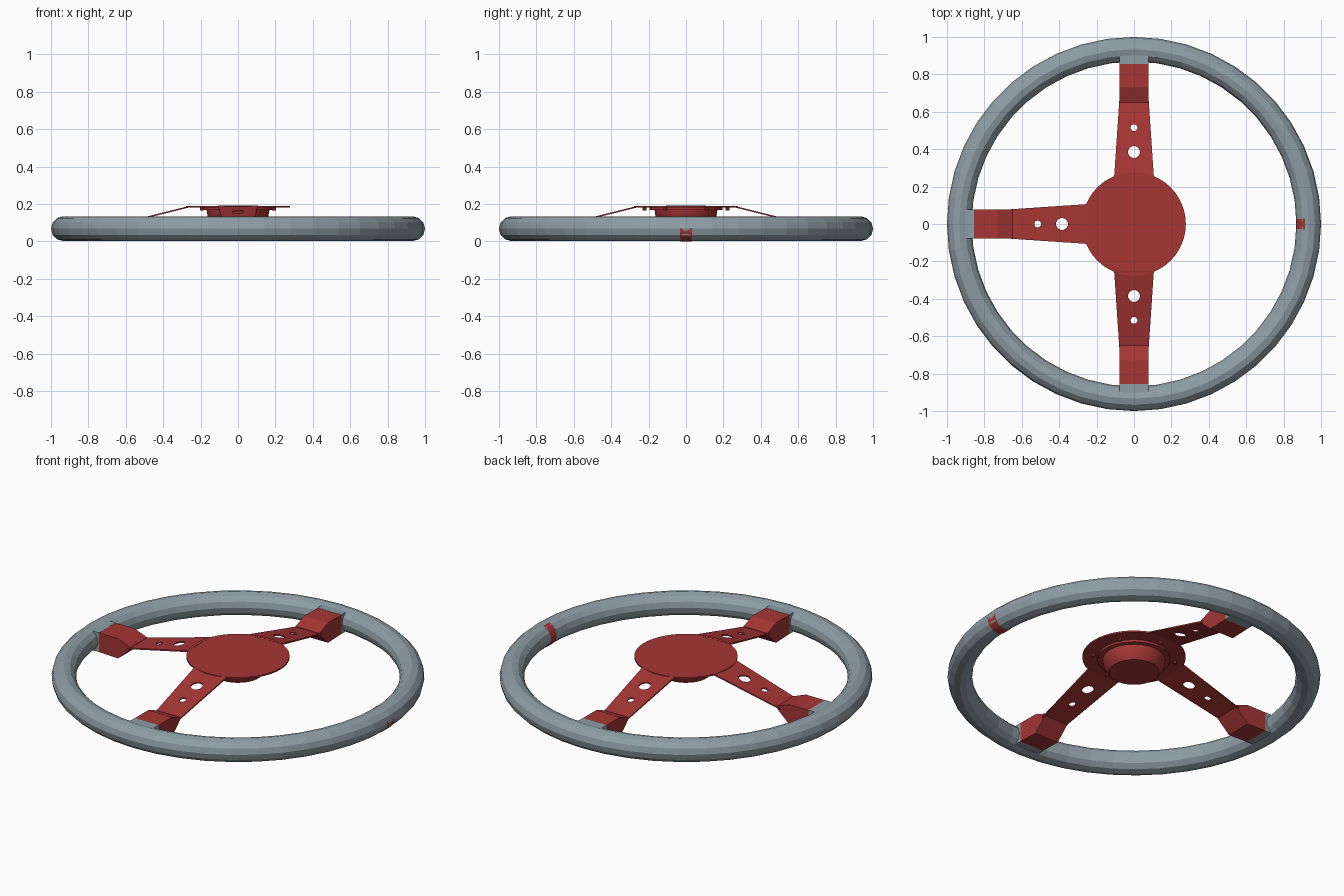
import bpy, bmesh, math
from mathutils import Matrix

if "Cube" in bpy.data.objects:
    bpy.data.objects.remove(bpy.data.objects["Cube"])


def material(name, rgb):
    m = bpy.data.materials.new(name)
    m.diffuse_color = (*rgb, 1)
    m.use_nodes = True
    m.node_tree.nodes["Principled BSDF"].inputs["Base Color"].default_value = m.diffuse_color
    return m


GREY = material("grey rim", (0.27, 0.34, 0.38))
RED = material("red metal", (0.38, 0.036, 0.036))


def add(name, bm, mat, smooth=False):
    bmesh.ops.recalc_face_normals(bm, faces=bm.faces)
    me = bpy.data.meshes.new(name)
    bm.to_mesh(me)
    bm.free()
    me.materials.append(mat)
    ob = bpy.data.objects.new(name, me)
    bpy.context.collection.objects.link(ob)
    if smooth:
        bpy.context.view_layer.objects.active = ob
        ob.select_set(True)
        bpy.ops.object.shade_smooth_by_angle(angle=math.radians(30))
        ob.select_set(False)
    return ob


def tube(name, mat, major, minor, zc, a0, a1, n, b0, b1, m):
    # sweep of a circular section (part) around z
    bm = bmesh.new()
    closed_a, closed_b = a1 - a0 >= 360, b1 - b0 >= 360
    rows = []
    for i in range(n if closed_a else n + 1):
        a = math.radians(a0 + (a1 - a0) * i / n)
        row = []
        for j in range(m if closed_b else m + 1):
            b = math.radians(b0 + (b1 - b0) * j / m)
            r = major + minor * math.cos(b)
            row.append(bm.verts.new((r * math.cos(a), r * math.sin(a), zc + minor * math.sin(b))))
        rows.append(row)
    for i in range(n):
        p, q = rows[i], rows[(i + 1) % len(rows)]
        for j in range(m):
            k = (j + 1) % len(p)
            bm.faces.new((p[j], q[j], q[k], p[k]))
    return add(name, bm, mat)


def lathe(name, mat, profile, n=48):
    bm = bmesh.new()
    vs = [bm.verts.new((r, 0, z)) for r, z in profile]
    es = [bm.edges.new(e) for e in zip(vs, vs[1:])]
    bmesh.ops.spin(bm, geom=vs + es, cent=(0, 0, 0), axis=(0, 0, 1),
                   angle=math.tau, steps=n, use_duplicate=False)
    bmesh.ops.remove_doubles(bm, verts=bm.verts, dist=1e-4)
    return add(name, bm, mat, True)


def prism(name, mat, profile, half, turn):
    # (radius, z) outline given a width, turned to its spoke
    bm = bmesh.new()
    f = bm.faces.new([bm.verts.new((r, -half, z)) for r, z in profile])
    g = bmesh.ops.extrude_face_region(bm, geom=[f])["geom"]
    bmesh.ops.translate(bm, vec=(0, 2 * half, 0), verts=[v for v in g if isinstance(v, bmesh.types.BMVert)])
    bm.transform(turn)
    return add(name, bm, mat)


def spoke_plate(name, turn):
    # flat outline with two round holes, then sloped down to the rim
    cu = bpy.data.curves.new(name, 'CURVE')
    cu.dimensions, cu.fill_mode, cu.extrude = '2D', 'BOTH', 0.004

    def loop(pts):
        s = cu.splines.new('POLY')
        s.points.add(len(pts) - 1)
        for p, (x, y) in zip(s.points, pts):
            p.co = (x, y, 0, 1)
        s.use_cyclic_u = True
    loop([(0.255, -0.106), (0.67, -0.078), (0.67, 0.078), (0.255, 0.106)])
    for c, r in ((0.385, 0.032), (0.515, 0.018)):
        loop([(c + r * math.cos(k * math.tau / 20), r * math.sin(k * math.tau / 20)) for k in range(20)])
    tmp = bpy.data.objects.new("plate_helper", cu)
    bpy.context.collection.objects.link(tmp)
    bpy.context.view_layer.update()
    me = bpy.data.meshes.new_from_object(tmp.evaluated_get(bpy.context.evaluated_depsgraph_get()))
    bm = bmesh.new()
    bm.from_mesh(me)
    bpy.data.objects.remove(tmp)
    bpy.data.meshes.remove(me)
    bmesh.ops.remove_doubles(bm, verts=bm.verts, dist=1e-5)
    for v in bm.verts:
        v.co.z += 0.183 - 0.25 * (v.co.x - 0.27)
    bm.transform(turn)
    return add(name, bm, RED)


# Faceted rim
tube("rim", GREY, 0.934, 0.066, 0.068, 0, 360, 44, 0, 360, 12)
# Red centre mark let into the rim, open on the upper outer side
tube("rim_mark", RED, 0.932, 0.067, 0.067, -1.8, 1.8, 1, 105, 365, 12)

# Three spokes: sloped plate, wedge block and grey end on the rim
for side, deg in (("back", 90), ("left", 180), ("front", 270)):
    turn = Matrix.Rotation(math.radians(deg), 4, 'Z')
    spoke_plate(side + "_spoke", turn)
    prism(side + "_spoke_block", RED,
          [(0.65, 0.094), (0.73, 0.125), (0.855, 0.125), (0.855, 0.012), (0.73, 0.008), (0.65, 0.082)], 0.078, turn)
    prism(side + "_spoke_end", GREY,
          [(0.855, 0.126), (0.905, 0.126), (0.905, 0.012), (0.855, 0.012)], 0.078, turn)

# Hub plate and the stepped boss beneath it
lathe("hub_plate", RED, [(0, 0.19), (0.277, 0.19), (0.277, 0.181), (0, 0.181)])
lathe("hub_boss", RED, [(0.195, 0.182), (0.195, 0.168), (0.168, 0.168), (0.162, 0.13),
                        (0.135, 0.092), (0, 0.092)])

# Bolts around the boss
for k in range(6):
    bm = bmesh.new()
    a = math.tau * (k + 0.5) / 6
    bmesh.ops.create_cone(bm, cap_ends=True, segments=8, radius1=0.01, radius2=0.01, depth=0.018,
                          matrix=Matrix.Translation((0.222 * math.cos(a), 0.222 * math.sin(a), 0.175)))
    add("hub_bolt_%d" % (k + 1), bm, RED)
